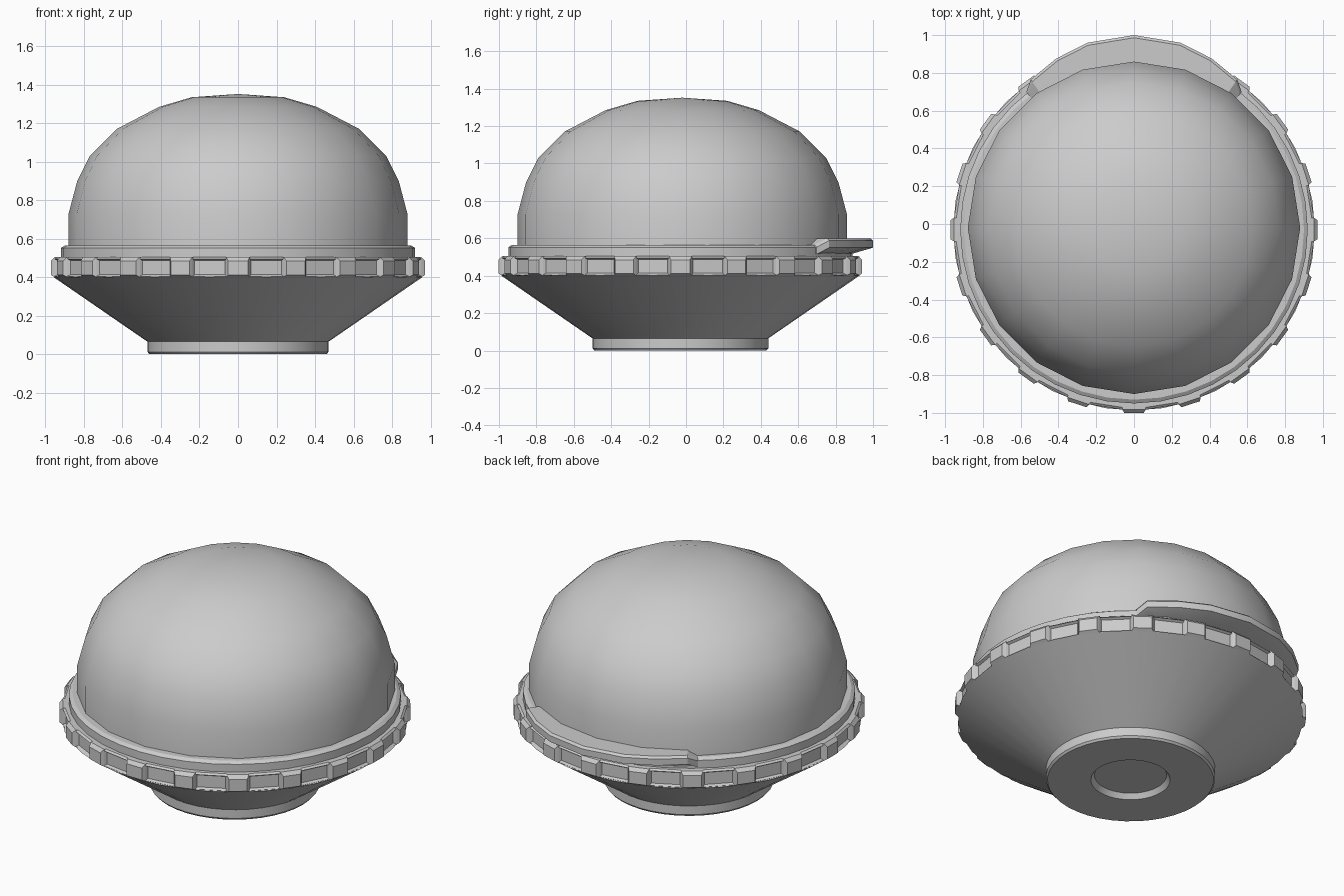
import bpy, bmesh
from math import sin, cos, radians, pi

old = bpy.data.objects.get("Cube")
if old:
    bpy.data.objects.remove(old)

grey = bpy.data.materials.new("plain_grey")
grey.use_nodes = True
COLOUR = (0.6, 0.6, 0.6, 1)
grey.diffuse_color = COLOUR
grey.node_tree.nodes["Principled BSDF"].inputs["Base Color"].default_value = COLOUR

CENTRE_Y = -0.03
COUNT = 20
STEP = 2 * pi / COUNT


def polar(r, a, z):
    # angle zero points to the back
    return (r * sin(a), r * cos(a), z)


def finish(name, bm, angle=30, y=CENTRE_Y):
    bmesh.ops.remove_doubles(bm, verts=bm.verts, dist=1e-5)
    bmesh.ops.recalc_face_normals(bm, faces=bm.faces)
    mesh = bpy.data.meshes.new(name)
    bm.to_mesh(mesh)
    bm.free()
    mesh.materials.append(grey)
    obj = bpy.data.objects.new(name, mesh)
    obj.location.y = y
    bpy.context.collection.objects.link(obj)
    bpy.ops.object.select_all(action='DESELECT')
    obj.select_set(True)
    bpy.context.view_layer.objects.active = obj
    bpy.ops.object.shade_smooth_by_angle(angle=radians(angle))
    return obj


def lathe(bm, profile, angles):
    rings = [[bm.verts.new(polar(r, a, z)) for a in angles] for r, z in profile]
    n = len(angles)
    bands = []
    for low, high in zip(rings, rings[1:]):
        bands.append([bm.faces.new((low[i], low[(i + 1) % n], high[(i + 1) % n], high[i]))
                      for i in range(n)])
    return bands


def loft(bm, sections):
    rows = [[bm.verts.new(p) for p in s] for s in sections]
    n = len(rows[0])
    for a, b in zip(rows, rows[1:]):
        for i in range(n):
            bm.faces.new((a[i], a[(i + 1) % n], b[(i + 1) % n], b[i]))
    bm.faces.new(rows[0])
    bm.faces.new(rows[-1])


def even(n):
    return [2 * pi * i / n for i in range(n)]


# Dome
bm = bmesh.new()
lathe(bm, [(0.88, 0.5), (0.88, 0.73), (0.835, 0.9), (0.77, 1.03), (0.63, 1.17),
           (0.41, 1.285), (0.24, 1.335), (0, 1.352)], even(COUNT))
finish("dome", bm, 40, -0.02)

# Collar under the dome
bm = bmesh.new()
lathe(bm, [(0.86, 0.565), (0.9, 0.565), (0.92, 0.552), (0.92, 0.49)], even(COUNT * 2))
finish("collar", bm)

# Grip ring with a sunken panel between each pair of blocks
block_half = radians(3.7)
ring_angles = [i * STEP + s * block_half for i in range(COUNT) for s in (-1, 1)]
bm = bmesh.new()
bands = lathe(bm, [(0.9, 0.505), (0.943, 0.505), (0.955, 0.495), (0.955, 0.405),
                   (0.945, 0.395)], ring_angles)
bmesh.ops.recalc_face_normals(bm, faces=bm.faces)
bmesh.ops.inset_individual(bm, faces=bands[2][1::2], thickness=0.012, depth=-0.015)
finish("grip_ring", bm, 25)

# Raised grip blocks
bm = bmesh.new()
for i in range(COUNT):
    a = i * STEP
    sections = []
    for r, half, low, high in ((0.92, 3.8, 0.4, 0.505), (0.955, 3.7, 0.4, 0.505),
                               (0.973, 3.0, 0.412, 0.485)):
        h = radians(half)
        sections.append([polar(r, a - h, low), polar(r, a + h, low),
                         polar(r, a + h, high), polar(r, a - h, high)])
    loft(bm, sections)
finish("grip_blocks", bm, 20)

# Tapered body
bm = bmesh.new()
lathe(bm, [(0.93, 0.41), (0.957, 0.4), (0.47, 0.065)], even(COUNT * 2))
finish("tapered_body", bm)

# Foot with a shallow socket underneath
bm = bmesh.new()
lathe(bm, [(0.44, 0.07), (0.47, 0.065), (0.47, 0.012), (0.46, 0), (0.22, 0),
           (0.2, 0.03), (0, 0.03)], even(COUNT * 2))
finish("foot", bm)

# Lip at the back, sloping down to the collar at both ends
half_lip = [(0, 1.03, 0.6), (14, 1.02, 0.6), (24.5, 0.995, 0.6), (34.5, 0.965, 0.6),
            (38, 0.925, 0.565)]
lip = [(-a, r, z) for a, r, z in half_lip[:0:-1]] + half_lip
bm = bmesh.new()
sections = []
for deg, r, top in lip:
    a = radians(deg)
    sections.append([polar(0.85, a, 0.51), polar(min(r, 0.91), a, 0.515),
                     polar(r, a, top - 0.05), polar(r, a, top - 0.012),
                     polar(r - 0.014, a, top), polar(0.85, a, top)])
loft(bm, sections)
finish("back_lip", bm, 25)
